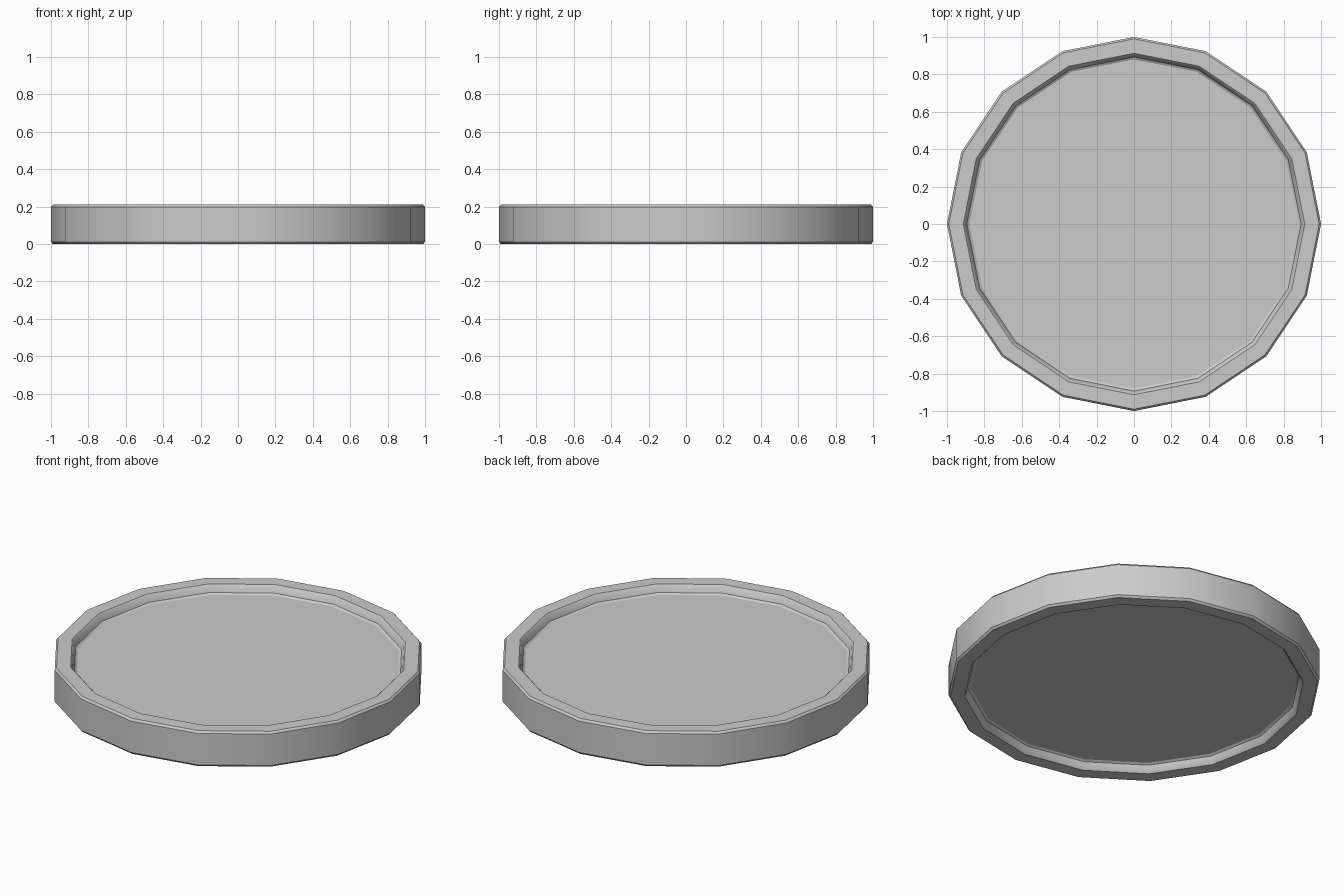
import bpy, bmesh, math

if "Cube" in bpy.data.objects:
    bpy.data.objects.remove(bpy.data.objects["Cube"])

SIDES, H, DEPTH = 16, 0.21, 0.05

# Upper half profile (radius, distance below the top face), from recess floor to outer wall
half = [(0.88, DEPTH), (0.893, DEPTH - 0.008), (0.905, 0.008), (0.913, 0.0),
        (0.99, 0.0), (1.0, 0.012)]
profile = [(r, H - d) for r, d in half] + [(r, d) for r, d in reversed(half)]

# Coin-like disc: revolve the profile, then cap both recess floors
bm = bmesh.new()
rings = []
for r, z in profile:
    rings.append([bm.verts.new((r * math.cos(2 * math.pi * i / SIDES),
                                r * math.sin(2 * math.pi * i / SIDES), z))
                  for i in range(SIDES)])
for a, b in zip(rings, rings[1:]):
    for i in range(SIDES):
        j = (i + 1) % SIDES
        bm.faces.new((a[i], b[i], b[j], a[j]))
bm.faces.new(rings[0])
bm.faces.new(rings[-1][::-1])
bmesh.ops.recalc_face_normals(bm, faces=bm.faces)

mesh = bpy.data.meshes.new("rimmed_disc")
bm.to_mesh(mesh)
bm.free()
disc = bpy.data.objects.new("rimmed_disc", mesh)
bpy.context.collection.objects.link(disc)

# Smooth the wall, keep the rim edges crisp
bpy.context.view_layer.objects.active = disc
disc.select_set(True)
bpy.ops.object.shade_smooth_by_angle(angle=math.radians(30))
